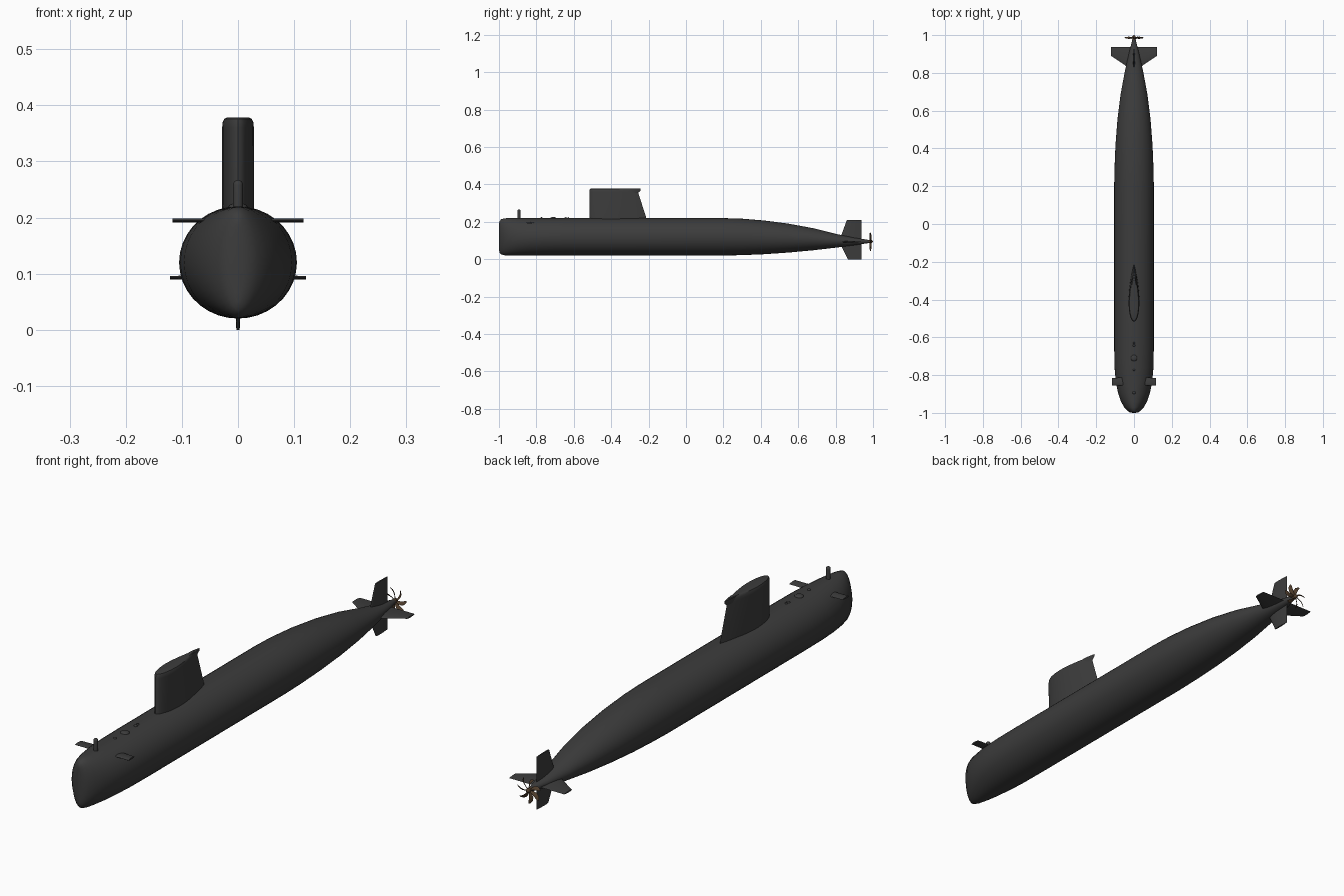
import bpy, bmesh, math
from math import sin, cos, pi, radians
from mathutils import Vector

if "Cube" in bpy.data.objects:
    bpy.data.objects.remove(bpy.data.objects["Cube"])


def material(name, rgb):
    m = bpy.data.materials.new(name)
    m.diffuse_color = (*rgb, 1)
    m.use_nodes = True
    m.node_tree.nodes["Principled BSDF"].inputs["Base Color"].default_value = m.diffuse_color
    return m


HULL = material("dark hull grey", (0.045, 0.045, 0.045))
BRONZE = material("dark bronze", (0.075, 0.045, 0.024))


def loft(name, rings, mat=HULL, angle=35):
    """Skin a list of equal-length rings and cap both ends."""
    bm = bmesh.new()
    vs = [[bm.verts.new(p) for p in r] for r in rings]
    n = len(vs[0])
    for a, b in zip(vs, vs[1:]):
        for i in range(n):
            j = (i + 1) % n
            bm.faces.new((a[i], a[j], b[j], b[i]))
    bm.faces.new(vs[0])
    bm.faces.new(vs[-1])
    bmesh.ops.recalc_face_normals(bm, faces=bm.faces)
    me = bpy.data.meshes.new(name)
    bm.to_mesh(me)
    bm.free()
    ob = bpy.data.objects.new(name, me)
    bpy.context.collection.objects.link(ob)
    me.materials.append(mat)
    bpy.ops.object.select_all(action='DESELECT')
    ob.select_set(True)
    bpy.context.view_layer.objects.active = ob
    bpy.ops.object.shade_smooth_by_angle(angle=radians(angle))
    return ob


def foil(y0, y1, t, n=12, peak=0.38):
    """Closed teardrop outline as (thickness, y) pairs, blunt end at y0."""
    side = []
    for i in range(n + 1):
        s = (1 - cos(pi * i / n)) / 2
        if s < peak:
            w = math.sqrt(max(0, 1 - ((peak - s) / peak) ** 2))
        else:
            w = 1 - ((s - peak) / (1 - peak)) ** 1.7
        side.append((t * w, y0 + (y1 - y0) * s))
    return side + [(-w, y) for w, y in side[-2:0:-1]]


# Hull: elliptical stations (y, half width, bottom z, top z)
stations = [(-1.0, 0.008, 0.05, 0.19), (-0.997, 0.022, 0.036, 0.204),
            (-0.988, 0.036, 0.026, 0.214), (-0.97, 0.052, 0.021, 0.219),
            (-0.94, 0.069, 0.02, 0.22), (-0.9, 0.083, 0.02, 0.22),
            (-0.84, 0.096, 0.02, 0.22), (-0.76, 0.103, 0.02, 0.22),
            (-0.65, 0.105, 0.02, 0.22), (0.2, 0.105, 0.02, 0.22),
            (0.3, 0.103, 0.022, 0.217), (0.42, 0.098, 0.027, 0.207),
            (0.55, 0.088, 0.036, 0.19), (0.68, 0.072, 0.048, 0.166),
            (0.8, 0.05, 0.062, 0.136), (0.9, 0.028, 0.075, 0.115),
            (0.96, 0.013, 0.084, 0.106), (0.985, 0.007, 0.088, 0.102)]
loft("hull", [[(w * cos(2 * pi * i / 36), y, (a + b) / 2 + (b - a) / 2 * sin(2 * pi * i / 36))
               for i in range(36)] for y, w, a, b in stations], angle=50)

# Sail with slanted trailing edge and softly rounded top rim
rings = []
for z, inset in ((0.19, 0), (0.36, 0), (0.37, 0.001), (0.376, 0.004), (0.378, 0.008)):
    rear = -0.212 - 0.32 * (z - 0.22)
    rings.append([(x, y, z) for x, y in foil(-0.517 + inset, rear - inset, 0.0285 - inset, 18)])
loft("sail", rings)

# Small fairing overhanging the rear of the sail top
loft("sail_top_fairing", [[(x, y, z) for x, y in foil(-0.33, e, 0.009)]
                          for z, e in ((0.355, -0.256), (0.366, -0.243), (0.377, -0.243))])

# Bow planes and horizontal stern planes, both sides
for side, sx in (("right", 1), ("left", -1)):
    loft("bow_plane_" + side,
         [[(sx * x, y, 0.195 + t) for t, y in foil(a, b, 0.0035)]
          for x, a, b in ((0.03, -0.855, -0.812), (0.117, -0.855, -0.815))])
    loft("stern_plane_" + side,
         [[(sx * x, y, 0.093 + t) for t, y in foil(a, 0.938, h)]
          for x, a, h in ((0.01, 0.815, 0.005), (0.121, 0.89, 0.003))])

# Rudders above and below
for name, z0, z1, a in (("upper_rudder", 0.1, 0.21, 0.86), ("lower_rudder", 0.09, 0.0, 0.865)):
    loft(name, [[(x, y, z) for x, y in foil(s, 0.938, h)]
                for z, s, h in ((z0, 0.82, 0.006), (z1, a, 0.003))])


def dome(name, y, r, z0, z1):
    """Upright round post with a rounded top."""
    prof = [(r, z0)] + [(r * cos(k * pi / 10), z1 - min(r, z1 - 0.219) * (1 - sin(k * pi / 10)))
                        for k in range(5)]
    loft(name, [[(q * cos(2 * pi * i / 16), y + q * sin(2 * pi * i / 16), z) for i in range(16)]
                for q, z in prof])


# Sonar post and small deck fittings
dome("bow_sonar_post", -0.893, 0.009, 0.21, 0.267)
dome("deck_hatch", -0.71, 0.017, 0.21, 0.226)
for i, (y, r) in enumerate(((-0.772, 0.006), (-0.643, 0.007), (-0.629, 0.005))):
    dome("deck_fitting_%d" % i, y, r, 0.21, 0.225)

# Propeller: hub and seven twisted, swept blades
PC = Vector((0, 0.986, 0.095))
loft("propeller_hub", [[PC + Vector((r * cos(2 * pi * i / 16), dy, r * sin(2 * pi * i / 16)))
                        for i in range(16)]
                       for dy, r in ((-0.012, 0.009), (0.004, 0.009), (0.01, 0.006), (0.014, 0.001))], BRONZE)
for k in range(7):
    rings = []
    for r, chord, pitch, skew in ((0.005, 0.008, 60, 0), (0.018, 0.013, 50, 0.04),
                                  (0.032, 0.017, 40, 0.14), (0.044, 0.015, 32, 0.28),
                                  (0.051, 0.006, 28, 0.4)):
        ring = []
        for i in range(8):
            c, t = chord / 2 * cos(pi * i / 4), 0.0012 * sin(pi * i / 4)
            p = radians(pitch)
            u, v = c * cos(p) - t * sin(p), c * sin(p) + t * cos(p)
            ang = 2 * pi * k / 7 + pi / 2 + skew + u / max(r, 0.012)
            ring.append(PC + Vector((r * cos(ang), v, r * sin(ang))))
        rings.append(ring)
    loft("propeller_blade_%d" % k, rings, BRONZE)
